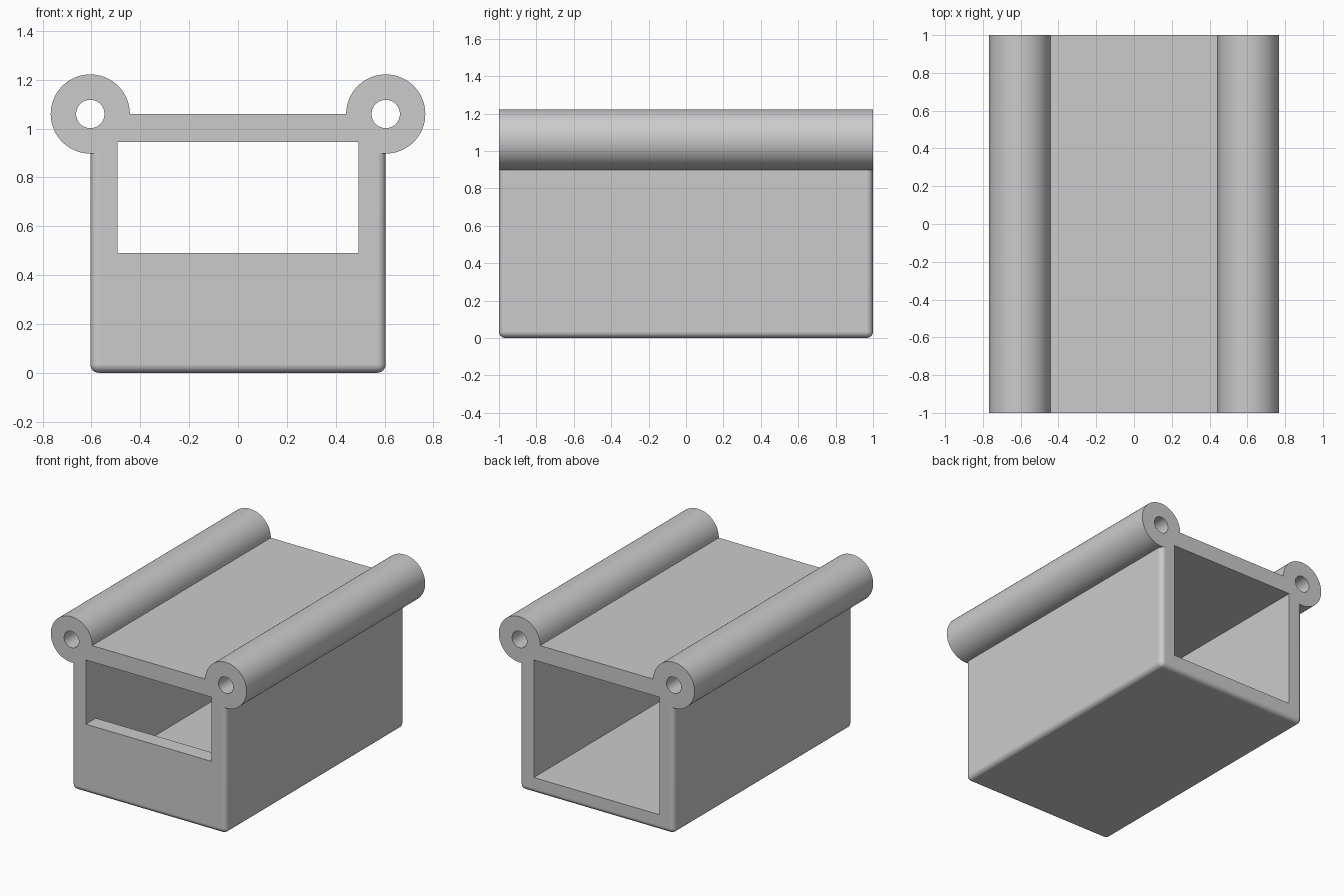
import bpy, bmesh, math
from mathutils import Matrix, Vector

if "Cube" in bpy.data.objects:
    bpy.data.objects.remove(bpy.data.objects["Cube"], do_unlink=True)

HALF_W, TOP, WALL = 0.605, 1.06, 0.112   # body half width, deck height, wall
TUBE_R, BORE_R, ROUND = 0.162, 0.058, 0.035

grey = bpy.data.materials.new("light_grey")
grey.use_nodes = True
colour = (0.6, 0.6, 0.6, 1)
grey.diffuse_color = colour
grey.node_tree.nodes["Principled BSDF"].inputs["Base Color"].default_value = colour


def finish(name, bm):
    mesh = bpy.data.meshes.new(name)
    bm.to_mesh(mesh)
    bm.free()
    mesh.materials.append(grey)
    obj = bpy.data.objects.new(name, mesh)
    bpy.context.collection.objects.link(obj)
    return obj


def box(name, low, high, rounding=0):
    low, high = Vector(low), Vector(high)
    bm = bmesh.new()
    bmesh.ops.create_cube(bm, size=1, matrix=Matrix.Translation((low + high) / 2)
                          @ Matrix.Diagonal((*(high - low), 1)))
    if rounding:
        # round every edge except those around the deck
        edges = [e for e in bm.edges if min(v.co.z for v in e.verts) < high.z - 0.01]
        bmesh.ops.bevel(bm, geom=edges, offset=rounding, segments=6,
                        profile=0.5, affect='EDGES')
    return finish(name, bm)


def rod(name, x, radius, length, sides):
    bm = bmesh.new()
    bmesh.ops.create_cone(bm, cap_ends=True, segments=sides, radius1=radius,
                          radius2=radius, depth=length,
                          matrix=Matrix.Translation((x, 0, TOP))
                          @ Matrix.Rotation(math.pi / 2, 4, 'X'))
    return finish(name, bm)


# Rounded outer shell
body = box("open_box_with_hinge_tubes", (-HALF_W, -1, 0), (HALF_W, 1, TOP), ROUND)
bpy.context.view_layer.objects.active = body


def combine(tool, operation):
    mod = body.modifiers.new(operation.lower(), 'BOOLEAN')
    mod.object, mod.operation, mod.solver = tool, operation, 'EXACT'
    bpy.ops.object.modifier_apply(modifier=mod.name)
    bpy.data.objects.remove(tool, do_unlink=True)


# Tubes along both upper edges, then their bores
for side in (-1, 1):
    combine(rod("tube", side * HALF_W, TUBE_R, 2, 96), 'UNION')
for side in (-1, 1):
    combine(rod("bore", side * HALF_W, BORE_R, 2.4, 48), 'DIFFERENCE')

# Cavity open at the back, and the window above the front lip
inner = HALF_W - WALL
combine(box("cavity", (-inner, -1 + WALL, WALL), (inner, 1.2, 0.945)), 'DIFFERENCE')
combine(box("window", (-inner, -1.2, 0.49), (inner, 0, 0.945)), 'DIFFERENCE')

# Smooth curves with crisp corners
bpy.ops.object.select_all(action='DESELECT')
body.select_set(True)
bpy.ops.object.shade_smooth_by_angle(angle=math.radians(30))
weighted = body.modifiers.new("weighted_normals", 'WEIGHTED_NORMAL')
weighted.keep_sharp = True
